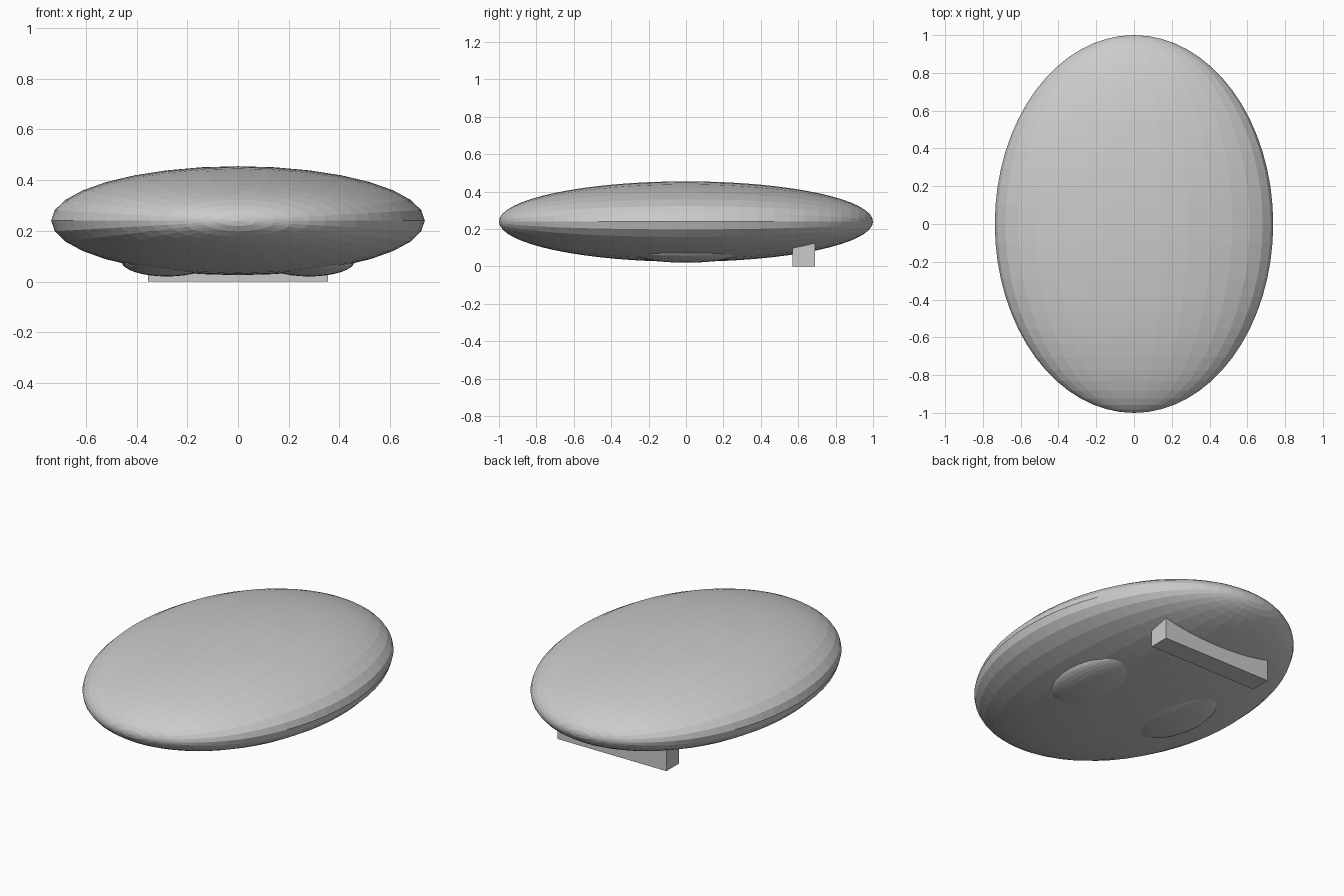
import bpy, bmesh
from math import radians
from mathutils import Matrix

if "Cube" in bpy.data.objects:
    bpy.data.objects.remove(bpy.data.objects["Cube"])


def add_mesh(name, bm):
    mesh = bpy.data.meshes.new(name)
    bm.to_mesh(mesh)
    bm.free()
    obj = bpy.data.objects.new(name, mesh)
    bpy.context.collection.objects.link(obj)
    return obj


def ellipsoid(name, centre, radii, segments=32, rings=32):
    # Poles lie along the y axis
    bm = bmesh.new()
    bmesh.ops.create_uvsphere(bm, u_segments=segments, v_segments=rings, radius=1)
    m = (Matrix.Translation(centre) @ Matrix.Diagonal((*radii, 1))
         @ Matrix.Rotation(radians(90), 4, 'X'))
    bmesh.ops.transform(bm, matrix=m, verts=bm.verts)
    return add_mesh(name, bm)


def box(name, centre, size):
    bm = bmesh.new()
    bmesh.ops.create_cube(bm, size=1)
    m = Matrix.Translation(centre) @ Matrix.Diagonal((*size, 1))
    bmesh.ops.transform(bm, matrix=m, verts=bm.verts)
    return add_mesh(name, bm)


# Flattened oval body
ellipsoid("body", (0, 0, 0.24), (0.737, 1.0, 0.215))

# Pair of rounded pads on the underside
for side, label in ((-1, "left"), (1, "right")):
    ellipsoid(label + "_pad", (side * 0.28, 0, 0.08), (0.18, 0.295, 0.06))

# Support bar under the back
box("rear_bar", (0, 0.63, 0.07), (0.71, 0.12, 0.14))
